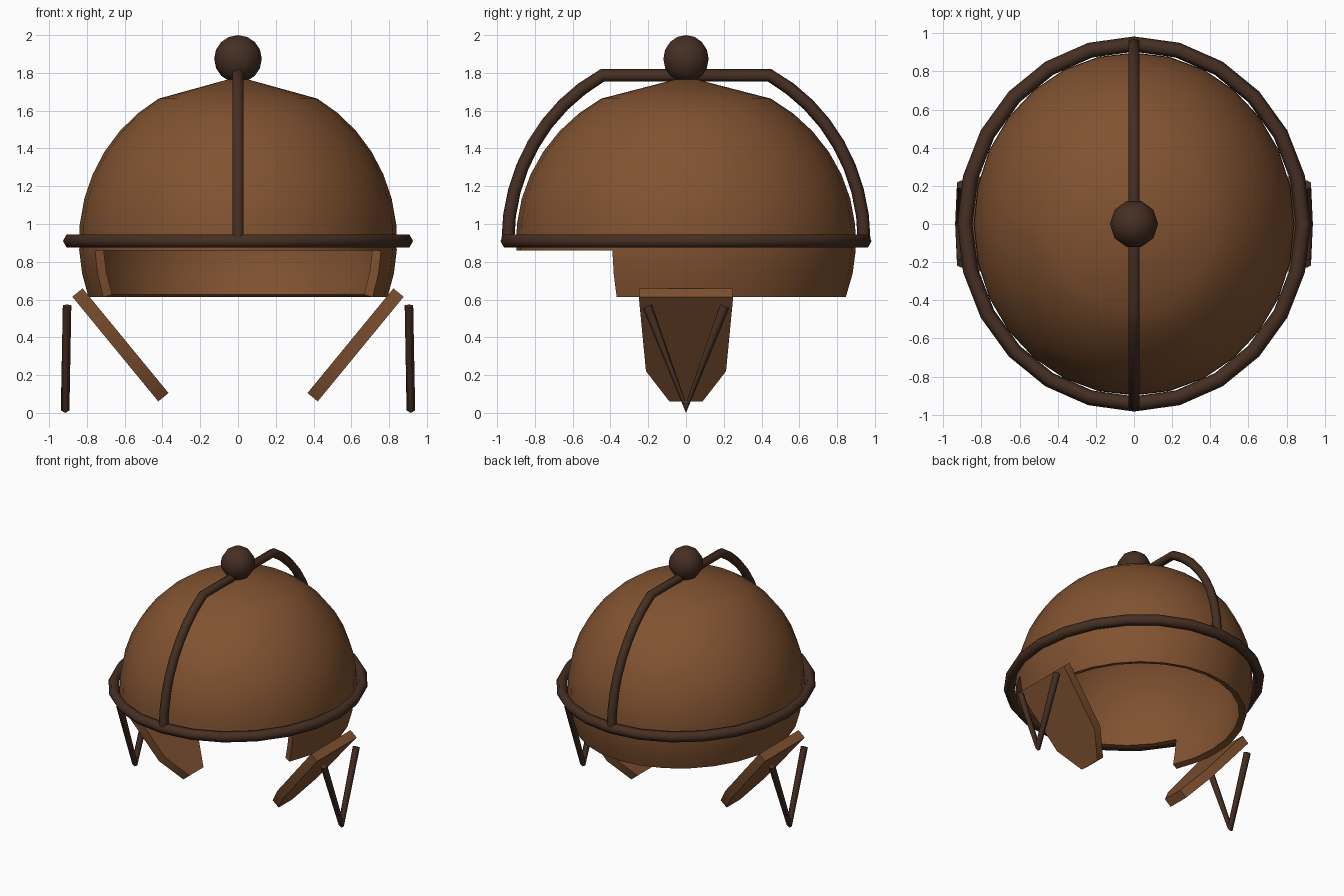
import bpy, bmesh, math
from mathutils import Vector

if "Cube" in bpy.data.objects:
    bpy.data.objects.remove(bpy.data.objects["Cube"])


def material(name, rgb):
    m = bpy.data.materials.new(name)
    m.diffuse_color = (*rgb, 1)
    m.use_nodes = True
    m.node_tree.nodes["Principled BSDF"].inputs["Base Color"].default_value = m.diffuse_color
    return m


LEATHER = material("leather", (0.22, 0.085, 0.03))
DARK = material("dark_trim", (0.06, 0.028, 0.016))


def finish(name, bm, mat, angle, recalc=True, thickness=0):
    if recalc:
        bmesh.ops.recalc_face_normals(bm, faces=bm.faces)
    me = bpy.data.meshes.new(name)
    bm.to_mesh(me)
    bm.free()
    me.materials.append(mat)
    ob = bpy.data.objects.new(name, me)
    bpy.context.collection.objects.link(ob)
    bpy.ops.object.select_all(action='DESELECT')
    ob.select_set(True)
    bpy.context.view_layer.objects.active = ob
    if thickness:
        mod = ob.modifiers.new("thickness", 'SOLIDIFY')
        mod.thickness = thickness
        mod.offset = -1
        bpy.ops.object.modifier_apply(modifier=mod.name)
    bpy.ops.object.shade_smooth_by_angle(angle=math.radians(angle))
    return ob


def tube(name, pts, r, normal, closed=False):
    """Six-sided tube along a planar path."""
    bm = bmesh.new()
    pts = [Vector(p) for p in pts]
    normal = Vector(normal)
    n = len(pts)
    rings = []
    for i, p in enumerate(pts):
        a = pts[i - 1] if (closed or i > 0) else p
        b = pts[(i + 1) % n] if (closed or i < n - 1) else p
        tan = Vector((0, 0, 0))
        if a != p:
            tan += (p - a).normalized()
        if b != p:
            tan += (b - p).normalized()
        side = tan.normalized().cross(normal).normalized()
        rings.append([bm.verts.new(p + r * (math.cos(k * math.pi / 3) * side
                                            + math.sin(k * math.pi / 3) * normal))
                      for k in range(6)])
    for i in range(n if closed else n - 1):
        A, B = rings[i], rings[(i + 1) % n]
        for k in range(6):
            m = (k + 1) % 6
            bm.faces.new((A[k], A[m], B[m], B[k]))
    if not closed:
        bm.faces.new(rings[0])
        bm.faces.new(rings[-1])
    return finish(name, bm, DARK, 70)


# Dome: ellipsoid shell with the lower front cut away for the face
RX, RY, RZ, CZ, SEG = 0.842, 0.90, 0.87, 0.91, 28
BROW = 93.3
angles = [30 + (BROW - 30) * i / 7 for i in range(8)] + [101.5, 110]
bm = bmesh.new()
pole = bm.verts.new((0, 0, CZ + RZ))
rows = []
for a in map(math.radians, angles):
    rows.append([bm.verts.new((RX * math.sin(a) * math.cos(j * math.tau / SEG),
                               RY * math.sin(a) * math.sin(j * math.tau / SEG),
                               CZ + RZ * math.cos(a))) for j in range(SEG)])
for j in range(SEG):
    k = (j + 1) % SEG
    bm.faces.new((pole, rows[0][j], rows[0][k]))
    for i in range(len(rows) - 1):
        if i >= 7 and 16 <= j < 26:      # open face area
            continue
        bm.faces.new((rows[i][j], rows[i + 1][j], rows[i + 1][k], rows[i][k]))
loose = [v for v in bm.verts if not v.link_faces]
bmesh.ops.delete(bm, geom=loose, context='VERTS')
finish("dome", bm, LEATHER, 40, recalc=False, thickness=0.05)

# Rim band around the dome
tube("rim_band", [(0.887 * math.cos(i * math.tau / 24), 0.943 * math.sin(i * math.tau / 24), 0.91)
                  for i in range(24)], 0.04, (0, 0, 1), closed=True)

# Crest band from front to back, flat across the top
arc = [math.radians(90 - 62 * i / 8) for i in range(9)]
half = [(0.943 * math.sin(a), 0.91 + 0.993 * math.cos(a)) for a in arc]
path = [(0, -y, z) for y, z in half] + [(0, y, z) for y, z in reversed(half)]
tube("crest_band", path, 0.034, (1, 0, 0))

# Top knob
bm = bmesh.new()
bmesh.ops.create_uvsphere(bm, u_segments=10, v_segments=8, radius=0.126)
for v in bm.verts:
    x, y, z = v.co
    v.co = (-y, x, z + 1.874)
finish("top_knob", bm, DARK, 60)

# Cheek flaps and their V-shaped straps
for s, side in ((1, "right"), (-1, "left")):
    top = Vector((s * 0.85, 0, 0.637))
    bottom = Vector((s * 0.395, 0, 0.083))
    down = (bottom - top).normalized()
    length = (bottom - top).length
    out = Vector((s * -down.z, 0, -abs(down.x))).normalized() * 0.035
    outline = [(0, 0.25), (0.51, 0.212), (length, 0.088),
               (length, -0.088), (0.51, -0.212), (0, -0.25)]
    bm = bmesh.new()
    inner, outer = [[bm.verts.new(top + down * t + Vector((0, y, 0)) + o) for t, y in outline]
                    for o in (-out, out)]
    bm.faces.new(inner)
    bm.faces.new(outer)
    for i in range(6):
        j = (i + 1) % 6
        bm.faces.new((inner[i], inner[j], outer[j], outer[i]))
    finish(side + "_cheek_flap", bm, LEATHER, 30)

    tube(side + "_chin_strap", [(s * 0.905, -0.205, 0.565), (s * 0.915, 0, 0.026),
                                (s * 0.905, 0.205, 0.565)], 0.026, (1, 0, 0))
